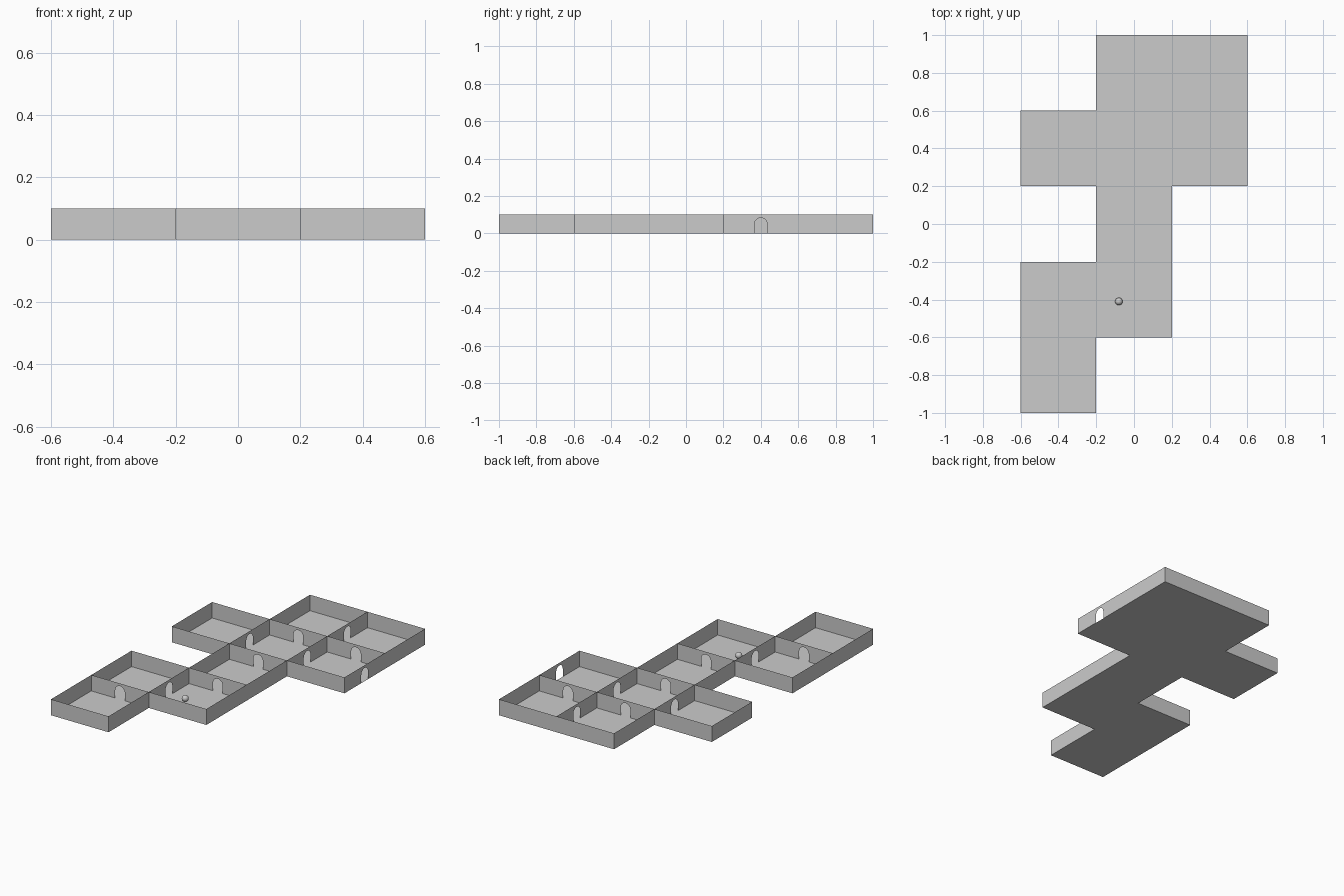
import bpy
import math

if "Cube" in bpy.data.objects:
    bpy.data.objects.remove(bpy.data.objects["Cube"])

CELL = 0.4          # room width
HEIGHT = 0.1        # wall height
DOOR_R = CELL / 12  # half door width, radius of the arch
SPRING = 0.05       # height where the arch starts

# Occupied rooms as (column, row)
ROOMS = [(0, 0), (0, 1), (1, 1), (1, 2), (0, 3), (1, 3), (2, 3), (1, 4), (2, 4)]

grey = bpy.data.materials.new("grey")
grey.diffuse_color = (0.6, 0.6, 0.6, 1)
grey.use_nodes = True
grey.node_tree.nodes["Principled BSDF"].inputs["Base Color"].default_value = grey.diffuse_color


def corner(col, row):
    return (-0.6 + col * CELL, -1.0 + row * CELL)


def make_object(name, verts, faces):
    mesh = bpy.data.meshes.new(name)
    mesh.from_pydata(verts, [], faces)
    mesh.materials.append(grey)
    obj = bpy.data.objects.new(name, mesh)
    bpy.context.collection.objects.link(obj)
    return obj


def wall(name, a, b, door):
    """Thin upright wall from a to b, optionally with an arched opening."""
    profile = [(0, 0)]
    if door:
        mid = CELL / 2
        profile.append((mid - DOOR_R, 0))
        for i in range(17):
            t = math.pi * (1 - i / 16)
            profile.append((mid + DOOR_R * math.cos(t), SPRING + DOOR_R * math.sin(t)))
        profile.append((mid + DOOR_R, 0))
    profile += [(CELL, 0), (CELL, HEIGHT), (0, HEIGHT)]
    verts = [(a[0] + (b[0] - a[0]) * s / CELL, a[1] + (b[1] - a[1]) * s / CELL, z)
             for s, z in profile]
    make_object(name, verts, [range(len(verts))])


# Floors, and a list of the rooms touching each wall
edges = {}
for c, r in ROOMS:
    ring = [(c, r), (c + 1, r), (c + 1, r + 1), (c, r + 1)]
    make_object(f"floor_{c}_{r}", [(*corner(*p), 0) for p in ring], [(0, 1, 2, 3)])
    for i in range(4):
        p, q = ring[i], ring[(i + 1) % 4]
        edges.setdefault(frozenset((p, q)), []).append((p, q))

# Walls: a doorway between every two rooms, plus one outside entrance
entrance = frozenset(((3, 3), (3, 4)))
for key, users in edges.items():
    p, q = users[0]
    inner = len(users) == 2
    name = "inner_wall" if inner else "outer_wall"
    wall(name, corner(*p), corner(*q), inner or key == entrance)

# Small ball resting on a floor
bpy.ops.mesh.primitive_uv_sphere_add(segments=24, ring_count=12, radius=0.02,
                                     location=(-0.08, -0.41, 0.02))
ball = bpy.context.object
ball.name = "ball"
ball.data.materials.append(grey)
bpy.ops.object.shade_smooth()
